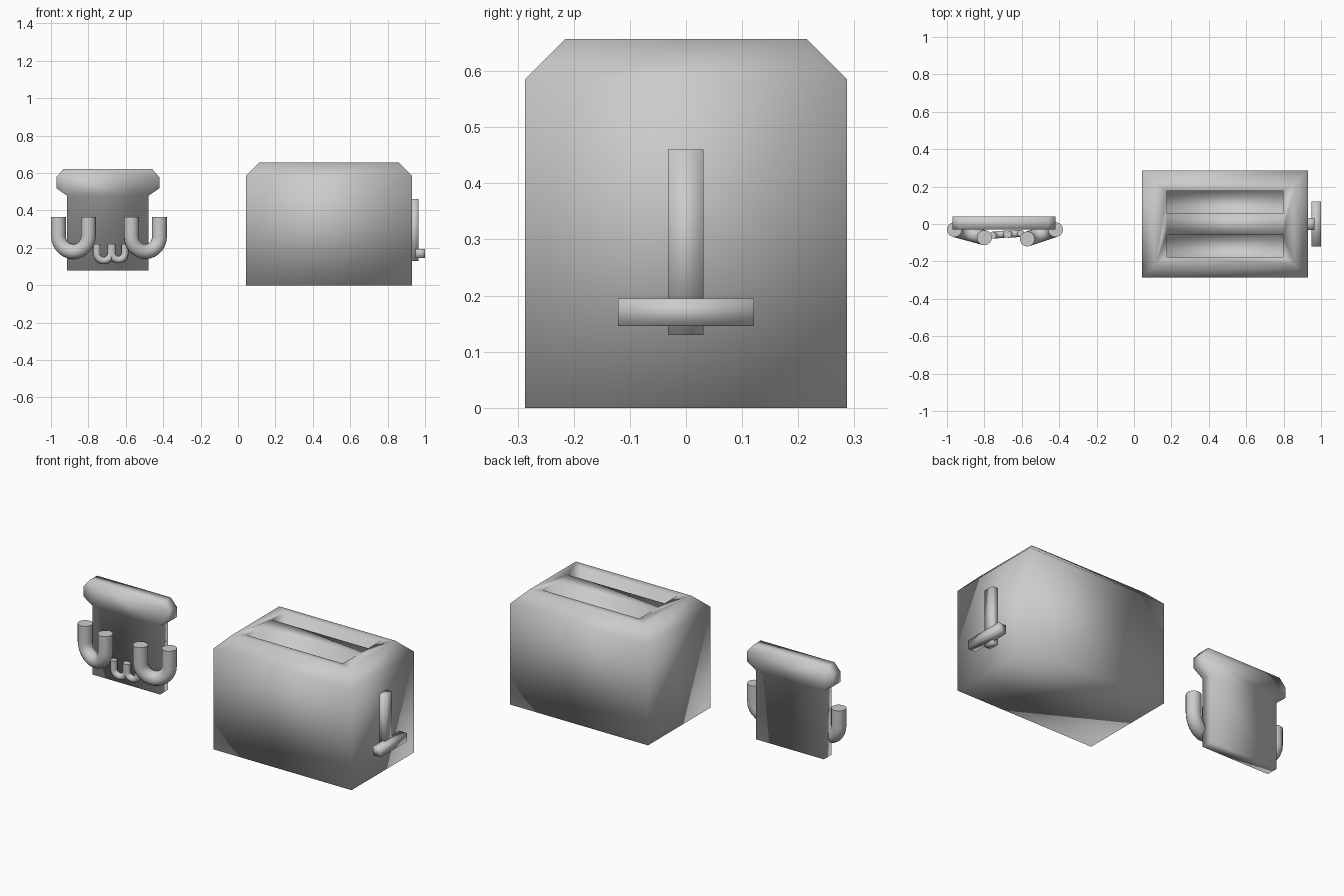
import bpy, bmesh
from math import pi, cos, sin

if "Cube" in bpy.data.objects:
    bpy.data.objects.remove(bpy.data.objects["Cube"])


def finish(name, bm):
    bmesh.ops.recalc_face_normals(bm, faces=bm.faces)
    for f in bm.faces:
        f.smooth = True
    me = bpy.data.meshes.new(name)
    bm.to_mesh(me)
    bm.free()
    ob = bpy.data.objects.new(name, me)
    bpy.context.collection.objects.link(ob)
    return ob


def loft(name, rings):
    """Skin a list of equal-length closed rings and cap both ends."""
    bm = bmesh.new()
    vs = [[bm.verts.new(p) for p in r] for r in rings]
    n = len(vs[0])
    for a, b in zip(vs, vs[1:]):
        for i in range(n):
            j = (i + 1) % n
            bm.faces.new((a[i], a[j], b[j], b[i]))
    bm.faces.new(vs[0])
    bm.faces.new(vs[-1])
    return finish(name, bm)


def rect(x0, x1, y0, y1, z):
    return [(x0, y0, z), (x1, y0, z), (x1, y1, z), (x0, y1, z)]


def box(name, x0, x1, y0, y1, z0, z1):
    return loft(name, [rect(x0, x1, y0, y1, z0), rect(x0, x1, y0, y1, z1)])


def hook(name, a, b, top, bottom, r):
    """U-shaped round tube whose legs stand at plan points a and b."""
    cx, cy = (a[0] + b[0]) / 2, (a[1] + b[1]) / 2
    dx, dy = (b[0] - a[0]) / 2, (b[1] - a[1]) / 2
    half = (dx * dx + dy * dy) ** 0.5
    ux, uy = dx / half, dy / half
    zc = bottom + r + half
    # path as (offset along the U, height, outward direction angle)
    path = [(-half, top, pi)]
    path += [(half * cos(t), zc + half * sin(t), t)
             for t in (pi + pi * i / 14 for i in range(15))]
    path += [(half, top, 2 * pi)]
    rings = []
    for s, z, t in path:
        ring = []
        for k in range(16):
            q = 2 * pi * k / 16
            o, w = r * cos(q), r * sin(q)
            u = s + o * cos(t)
            ring.append((cx + ux * u - uy * w, cy + uy * u + ux * w, z + o * sin(t)))
        rings.append(ring)
    ob = loft(name, rings)
    bpy.ops.object.select_all(action='DESELECT')
    bpy.context.view_layer.objects.active = ob
    ob.select_set(True)
    bpy.ops.object.shade_smooth_by_angle()
    return ob


# Toaster body with chamfered top
body = loft("toaster_body", [
    rect(0.043, 0.93, -0.287, 0.287, 0),
    rect(0.043, 0.93, -0.287, 0.287, 0.585),
    rect(0.115, 0.858, -0.215, 0.215, 0.657)])

# Two bread slots
for i, y in enumerate((-0.116, 0.116)):
    cutter = box(f"slot_cutter_{i}", 0.177, 0.797, y - 0.06, y + 0.06, 0.3, 0.8)
    mod = body.modifiers.new("slot", 'BOOLEAN')
    mod.operation, mod.object, mod.solver = 'DIFFERENCE', cutter, 'EXACT'
    bpy.context.view_layer.objects.active = body
    bpy.ops.object.modifier_apply(modifier=mod.name)
    bpy.data.objects.remove(cutter)

# Lever track and handle
box("lever_track", 0.92, 0.966, -0.032, 0.031, 0.13, 0.46)
box("lever_handle", 0.95, 1.0, -0.121, 0.121, 0.146, 0.195)

# Bread slice: extruded outline
mid = -0.696
half = [(0.217, 0.08), (0.217, 0.478), (0.275, 0.518), (0.275, 0.578), (0.237, 0.622)]
outline = [(mid + x, z) for x, z in half] + [(mid - x, z) for x, z in reversed(half)]
loft("bread_slice", [[(x, y, z) for x, z in outline] for y in (-0.03, 0.04)])

# Large side hooks and small centre hooks
hook("large_hook_left", (-0.96, -0.03), (-0.80, -0.073), 0.365, 0.14, 0.04)
hook("large_hook_right", (-0.57, -0.08), (-0.42, -0.03), 0.365, 0.14, 0.04)
hook("small_hook_left", (-0.755, -0.06), (-0.68, -0.053), 0.22, 0.113, 0.019)
hook("small_hook_right", (-0.673, -0.055), (-0.605, -0.05), 0.22, 0.118, 0.019)
